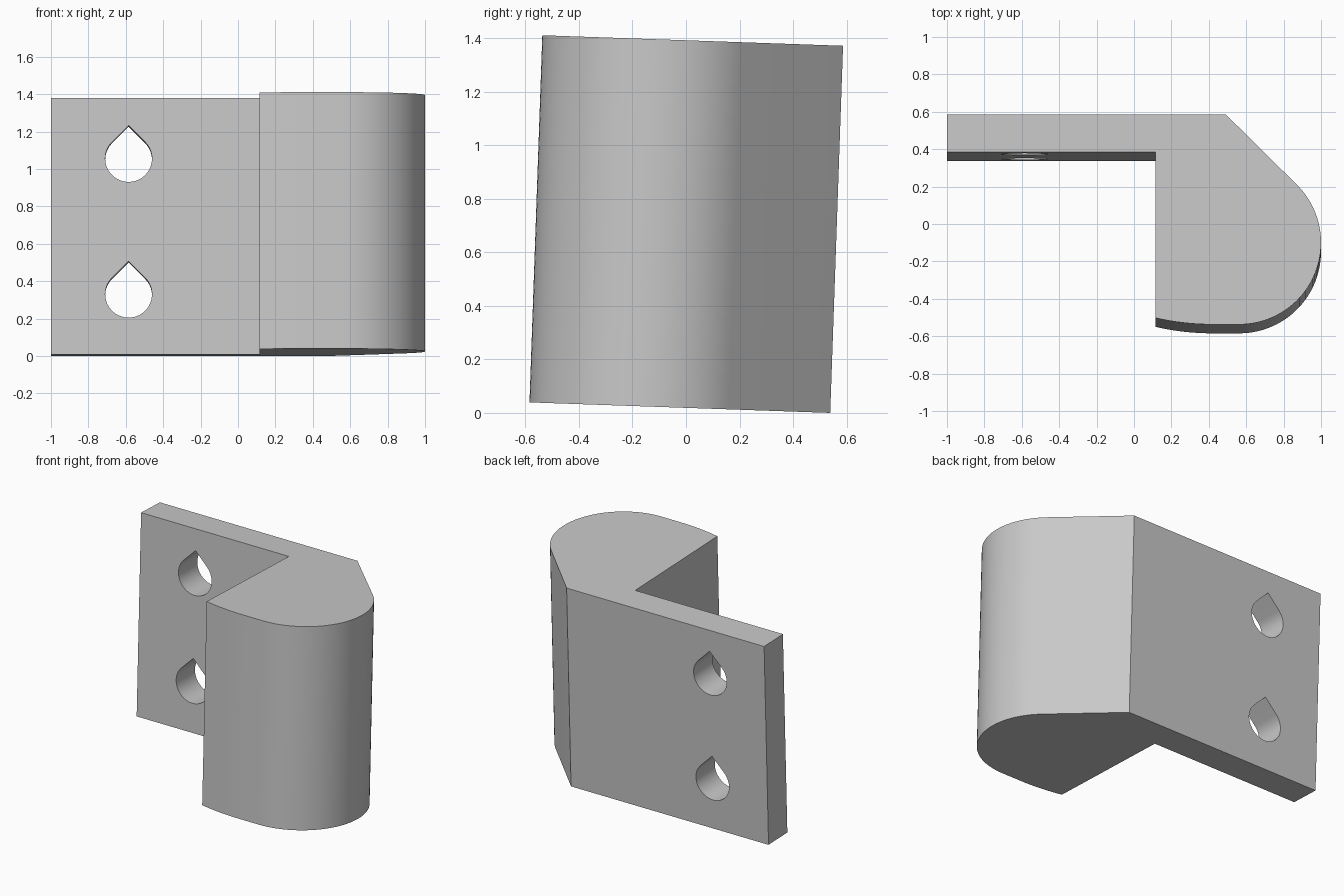
import bpy, bmesh, math
from mathutils import Matrix

cube = bpy.data.objects.get("Cube")
if cube:
    bpy.data.objects.remove(cube, do_unlink=True)

HEIGHT = 1.372
TILT = math.radians(-2)

grey = bpy.data.materials.new("light grey")
grey.use_nodes = True
colour = (0.58, 0.58, 0.58, 1)
grey.diffuse_color = colour
grey.node_tree.nodes["Principled BSDF"].inputs["Base Color"].default_value = colour


def arc(cx, cy, r, start, end, steps):
    """Points on an arc, angles in degrees."""
    angles = [math.radians(start + (end - start) * i / steps) for i in range(steps + 1)]
    return [(cx + r * math.cos(a), cy + r * math.sin(a)) for a in angles]


def prism(name, outline, depth):
    """Extrude an outline along z, centred on z = 0."""
    bm = bmesh.new()
    base = bm.faces.new([bm.verts.new((x, y, -depth / 2)) for x, y in outline])
    top = bmesh.ops.extrude_face_region(bm, geom=[base])["geom"]
    bmesh.ops.translate(bm, vec=(0, 0, depth),
                        verts=[v for v in top if isinstance(v, bmesh.types.BMVert)])
    bmesh.ops.recalc_face_normals(bm, faces=bm.faces)
    mesh = bpy.data.meshes.new(name)
    bm.to_mesh(mesh)
    bm.free()
    mesh.materials.append(grey)
    obj = bpy.data.objects.new(name, mesh)
    bpy.context.collection.objects.link(obj)
    return obj


# Bracket: flat mounting plate running into a rounded, chamfered block
front_radius = 1.36
lean = math.degrees(math.asin((0.42 - 0.115) / front_radius))
outline = [(0.49, 0.563), (-1, 0.563), (-1, 0.36), (0.115, 0.36)]
outline += arc(0.42, -0.561 + front_radius, front_radius, 270 - lean, 270, 8)
outline += arc(0.563, -0.124, 0.437, -90, 45, 40)
bracket = prism("bracket", outline, HEIGHT)

# Teardrop screw holes through the plate
r = 0.125
teardrop = [(0, r * math.sqrt(2))] + arc(0, 0, r, 135, 405, 48)
for z in (-0.363, 0.363):
    cutter = prism("hole_cutter", teardrop, 0.5)
    cutter.hide_render = True
    cutter.data.transform(Matrix.Translation((-0.585, 0.46, z)) @ Matrix.Rotation(math.pi / 2, 4, "X"))
    cut = bracket.modifiers.new("screw hole", "BOOLEAN")
    cut.operation = "DIFFERENCE"
    cut.solver = "EXACT"
    cut.object = cutter
    bpy.ops.object.select_all(action="DESELECT")
    bracket.select_set(True)
    bpy.context.view_layer.objects.active = bracket
    bpy.ops.object.modifier_apply(modifier=cut.name)
    bpy.data.objects.remove(cutter, do_unlink=True)

# Lean the whole part slightly back and rest it on the ground
bracket.data.transform(Matrix.Rotation(TILT, 4, "X"))
lowest = min(v.co.z for v in bracket.data.vertices)
bracket.data.transform(Matrix.Translation((0, 0, -lowest)))
bpy.ops.object.shade_smooth_by_angle(angle=math.radians(25))
